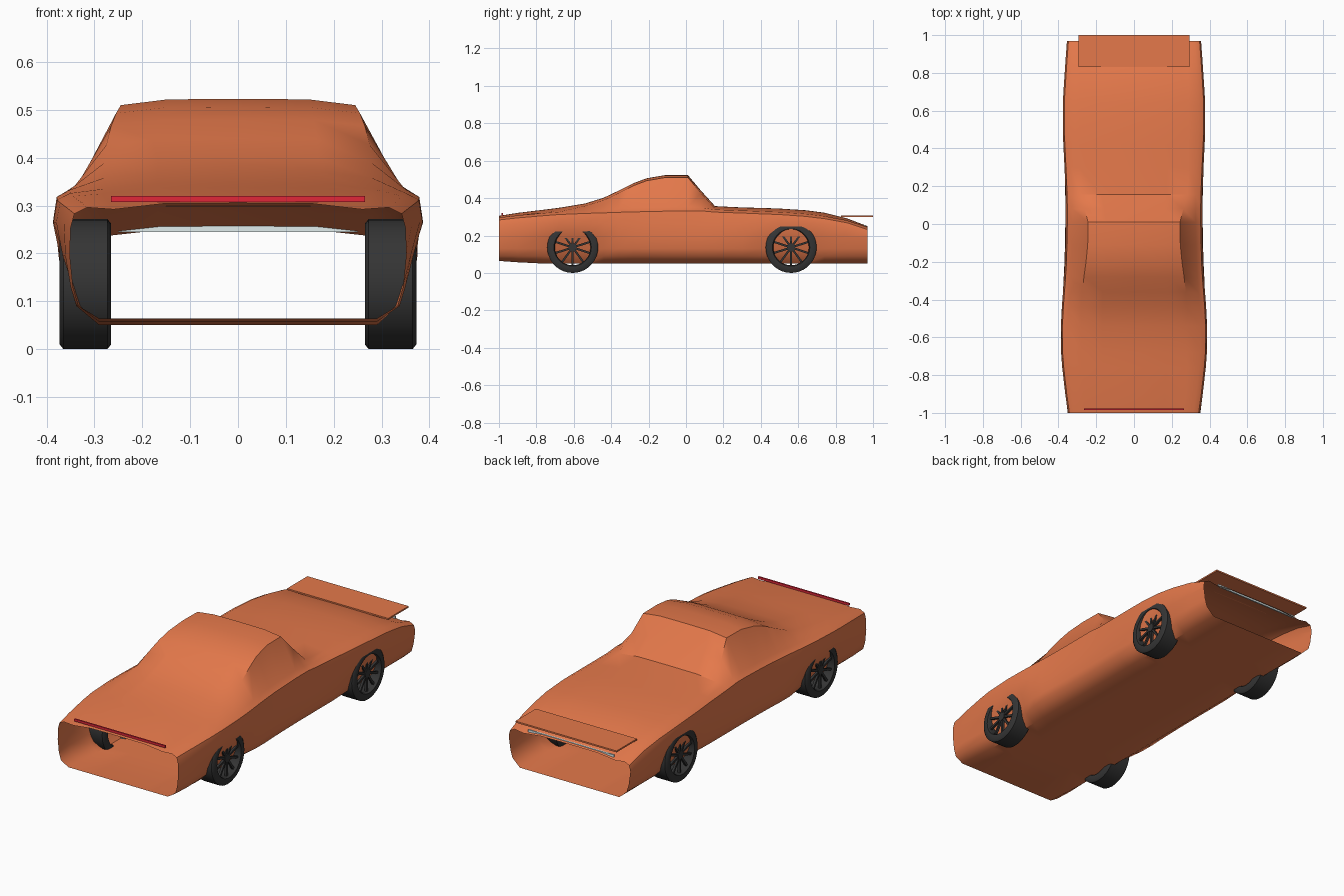
import bpy, bmesh
from math import cos, sin, pi
from mathutils import Matrix

if "Cube" in bpy.data.objects:
    bpy.data.objects.remove(bpy.data.objects["Cube"])


def material(name, rgb):
    m = bpy.data.materials.new(name)
    m.diffuse_color = (*rgb, 1)
    m.use_nodes = True
    m.node_tree.nodes["Principled BSDF"].inputs["Base Color"].default_value = m.diffuse_color
    return m


PAINT = material("orange_paint", (0.78, 0.19, 0.07))
RUBBER = material("dark_rubber", (0.035, 0.035, 0.035))
RED = material("red_lens", (0.75, 0.02, 0.04))
PALE = material("pale_lens", (0.75, 0.85, 0.85))


def finish(name, bm, mat, angle=0.7):
    bmesh.ops.recalc_face_normals(bm, faces=bm.faces)
    me = bpy.data.meshes.new(name)
    bm.to_mesh(me)
    bm.free()
    me.materials.append(mat)
    ob = bpy.data.objects.new(name, me)
    bpy.context.collection.objects.link(ob)
    bpy.ops.object.select_all(action='DESELECT')
    ob.select_set(True)
    bpy.context.view_layer.objects.active = ob
    bpy.ops.object.shade_smooth_by_angle(angle=angle)
    return ob


def add_box(bm, size, mtx):
    bmesh.ops.create_cube(bm, size=1, matrix=mtx @ Matrix.Diagonal((*size, 1)))


def box(name, size, loc, mat):
    bm = bmesh.new()
    add_box(bm, size, Matrix.Translation(loc))
    return finish(name, bm, mat)


# Body shell, open at both ends: y, half width, low width, shoulder z, roof edge x, top z
STATIONS = [
    (-1.00, .350, .345, .283, .26, .305), (-.90, .364, .350, .294, .27, .321),
    (-.76, .380, .345, .306, .28, .338), (-.68, .386, .335, .312, .28, .348),
    (-.54, .387, .335, .318, .28, .371), (-.44, .382, .355, .321, .28, .402),
    (-.36, .376, .366, .324, .275, .440), (-.28, .370, .366, .326, .265, .480),
    (-.21, .366, .363, .328, .255, .506), (-.11, .363, .360, .330, .245, .523),
    (.01, .361, .358, .332, .243, .523), (.08, .361, .358, .332, .262, .440),
    (.155, .362, .358, .325, .285, .357), (.30, .368, .358, .320, .29, .350),
    (.42, .374, .352, .315, .29, .347), (.50, .377, .338, .312, .29, .344),
    (.64, .377, .338, .302, .29, .335), (.74, .371, .350, .290, .29, .322),
    (.86, .363, .350, .268, .28, .292), (.97, .355, .345, .232, .27, .250)]


def section(y, w, low, zs, xr, zt):
    zb = .050 + max(0, -y - .8) * .07
    drop = .013
    zw = min(.265, zs - .03)
    half = [(0, zb), (.15, zb), (.29, zb), (low - .012, .09), (low, .13),
            ((w + low) / 2 + .004, .195), (w, zw), (w - .008, zs),
            (w - .035, zs + .012 + (zt - zs) * .05), (xr, zt - drop),
            (xr * .6, zt - .001), (0, zt)]
    return half + [(-x, z) for x, z in half[-2:0:-1]]


bm = bmesh.new()
rings = [[bm.verts.new((x, s[0], z)) for x, z in section(*s)] for s in STATIONS]
for a, b in zip(rings, rings[1:]):
    n = len(a)
    for i in range(n):
        j = (i + 1) % n
        bm.faces.new((a[i], a[j], b[j], b[i]))
finish("body_shell", bm, PAINT, 0.75)

# Wheels: lathed hollow tyre and rim, hub and spokes
R, HALF = .136, .054
PROFILE = [(-HALF, .100), (-HALF, .126), (-.046, R), (.046, R),
           (HALF, .126), (HALF, .100), (.045, .095), (-.045, .095)]


def wheel(name, sx, y):
    segs = 36
    place = Matrix.Translation((sx * .319, y, R))
    bm = bmesh.new()
    tyre = [[bm.verts.new(place @ Matrix.Rotation(2 * pi * k / segs, 4, 'X')
                          @ Matrix.Translation((u, 0, r)).to_translation())
             for u, r in PROFILE] for k in range(segs)]
    n = len(PROFILE)
    for k in range(segs):
        a, b = tyre[k], tyre[(k + 1) % segs]
        for i in range(n):
            j = (i + 1) % n
            bm.faces.new((a[i], a[j], b[j], b[i]))
    finish(name + "_tyre", bm, RUBBER)
    bm = bmesh.new()
    face = place @ Matrix.Translation((sx * .036, 0, 0))
    bmesh.ops.create_cone(bm, cap_ends=True, segments=20, radius1=.022, radius2=.022,
                          depth=.018, matrix=face @ Matrix.Rotation(pi / 2, 4, 'Y'))
    for k in range(10):
        add_box(bm, (.012, .011, .082), face @ Matrix.Rotation(2 * pi * k / 10, 4, 'X')
                @ Matrix.Translation((0, 0, .057)))
    finish(name + "_spokes", bm, RUBBER)


for side, sx in (("right", 1), ("left", -1)):
    for end, y in (("front", -.606), ("rear", .562)):
        wheel(f"{end}_{side}_wheel", sx, y)

# Wing plate and the light bars
box("rear_wing", (.59, .17, .008), (0, .915, .302), PAINT)
box("front_light_bar", (.53, .008, .012), (0, -.982, .314), RED)
box("rear_light_bar", (.50, .008, .012), (0, .955, .251), PALE)
